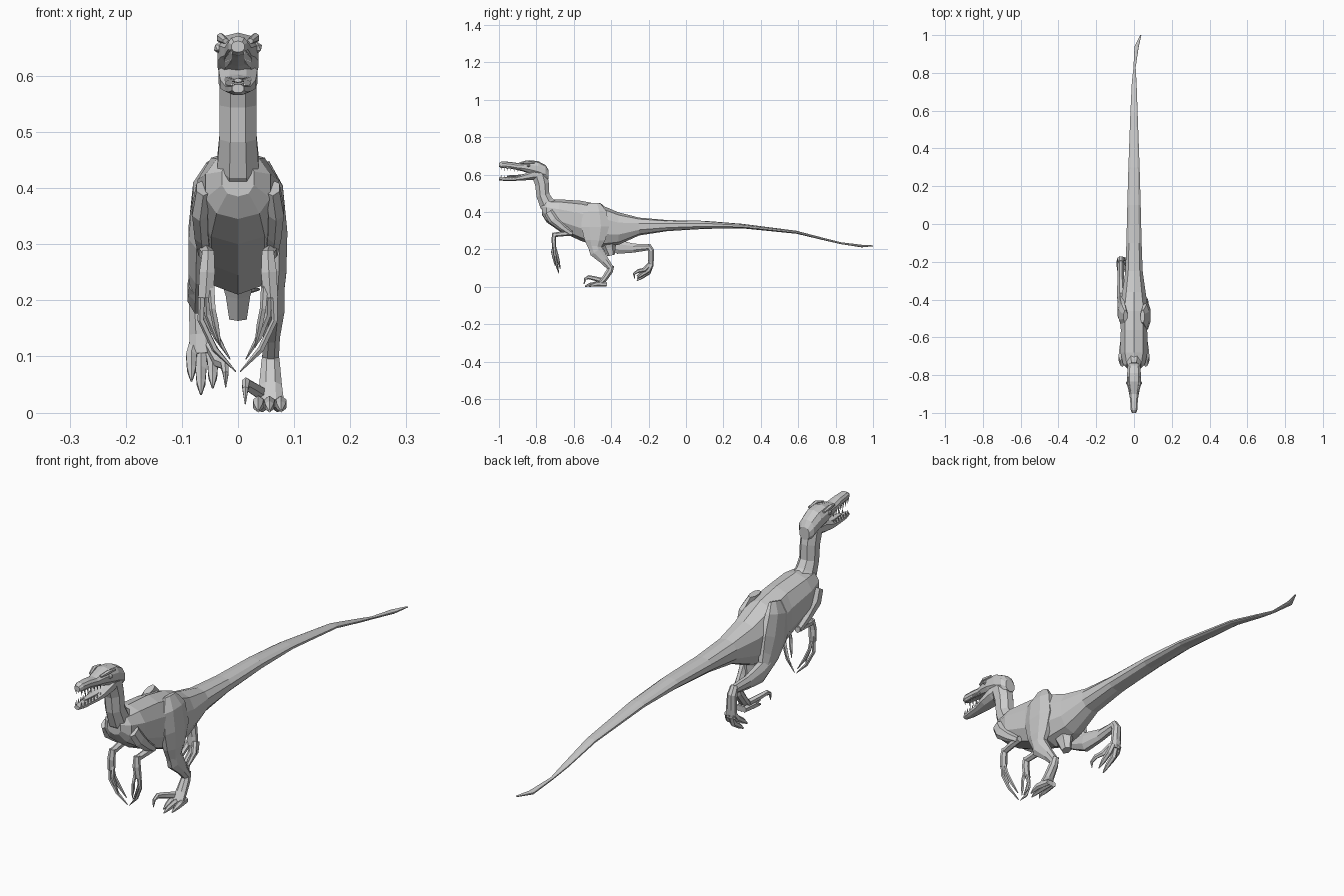
import bpy, bmesh, math
from mathutils import Vector


def skin(name, rings):
    # Join a list of equal-sized point rings into a closed flat-shaded mesh
    bm = bmesh.new()
    vs = [[bm.verts.new(p) for p in r] for r in rings]
    n = len(vs[0])
    for a, b in zip(vs, vs[1:]):
        for i in range(n):
            j = (i + 1) % n
            bm.faces.new((a[i], a[j], b[j], b[i]))
    bm.faces.new(vs[0])
    bm.faces.new(vs[-1])
    bmesh.ops.recalc_face_normals(bm, faces=bm.faces)
    me = bpy.data.meshes.new(name)
    bm.to_mesh(me)
    bm.free()
    ob = bpy.data.objects.new(name, me)
    bpy.context.collection.objects.link(ob)
    return ob


def upright(name, rows, n=10, power=0.85):
    # Upright sections along y: (y, top, bottom, half width, x centre)
    rings = []
    for y, top, bot, w, x in rows:
        ring = []
        for i in range(n):
            a = 2 * math.pi * (i + 0.5) / n
            c, s = math.cos(a), math.sin(a)
            ring.append((x + w * math.copysign(abs(c) ** power, c), y,
                         (top + bot) / 2 + (top - bot) / 2 * math.copysign(abs(s) ** power, s) / math.sin(math.pi * (n // 2 // 2 + .5) * 2 / n) ** power))
        rings.append(ring)
    return skin(name, rings)


def tube(name, pts, n=8):
    # Limb along a path: (x, y, z, half width, half depth)
    P = [Vector(p[:3]) for p in pts]
    rings = []
    for k, p in enumerate(pts):
        t = (P[min(k + 1, len(P) - 1)] - P[max(k - 1, 0)]).normalized()
        u = Vector((1, 0, 0))
        u = (u - t * u.dot(t)).normalized()
        v = t.cross(u)
        rings.append([P[k] + u * p[3] * math.cos(a) + v * p[4] * math.sin(a)
                      for a in (2 * math.pi * (i + .5) / n for i in range(n))])
    return skin(name, rings)


# Torso flowing into the tail
upright("body_and_tail", [
    (-.77, .45, .385, .03, 0), (-.745, .462, .345, .06, 0), (-.68, .468, .30, .075, 0),
    (-.56, .46, .245, .073, 0), (-.46, .44, .21, .08, 0), (-.36, .398, .225, .064, 0),
    (-.25, .37, .275, .048, 0), (-.10, .357, .298, .042, 0), (.1, .353, .31, .037, 0),
    (.3, .337, .313, .031, 0), (.59, .30, .284, .02, 0), (.75, .258, .246, .013, .001),
    (.83, .238, .228, .006, .003), (.94, .225, .211, .012, .014), (1.0, .222, .217, .003, .036)])

# Pubic bone wedge under the hips
tube("pubis", [(0, -.42, .27, .045, .06), (0, -.41, .21, .025, .035), (0, -.40, .168, .018, .02)], 6)

# Neck
tube("neck", [(0, -.69, .40, .05, .05), (0, -.745, .445, .04, .045), (0, -.765, .49, .036, .038),
              (0, -.77, .55, .036, .04), (0, -.785, .605, .036, .046), (0, -.82, .635, .03, .034)])

# Skull and jaws
upright("skull", [
    (-1.0, .662, .642, .012, 0), (-.985, .671, .636, .018, 0), (-.94, .668, .632, .021, 0),
    (-.90, .662, .624, .025, 0), (-.87, .669, .617, .032, 0), (-.835, .677, .604, .038, 0),
    (-.79, .672, .59, .038, 0), (-.75, .65, .575, .034, 0), (-.735, .625, .575, .022, 0)])
upright("lower_jaw", [
    (-1.0, .585, .570, .011, 0), (-.97, .586, .566, .018, 0), (-.91, .588, .567, .025, 0),
    (-.87, .602, .569, .034, 0), (-.82, .625, .572, .037, 0), (-.785, .62, .58, .033, 0)], 8)
tube("tongue", [(0, -.82, .60, .022, .008), (0, -.90, .593, .016, .006), (0, -.955, .592, .008, .004)], 6)

for s, side in ((-1, "left"), (1, "right")):
    # Brow ridge, eye and cheek
    tube(side + "_brow", [(s * .022, -.885, .662, .006, .005), (s * .031, -.85, .668, .008, .009),
                          (s * .032, -.81, .664, .005, .005)], 6)
    bpy.ops.mesh.primitive_ico_sphere_add(subdivisions=1, radius=.011, location=(s * .033, -.842, .65))
    bpy.context.object.name = side + "_eye"
    # Teeth along both jaws
    for k in range(7):
        y = -.99 + k * .017
        x = s * (.012 + .0017 * k)
        tube(side + "_upper_tooth", [(x, y, .645 - .002 * k, .003, .004),
                                     (x, y + .004, .622 - .0015 * k, .0005, .0005)], 4)
        tube(side + "_lower_tooth", [(x, y, .582, .003, .004), (x, y + .003, .599, .0005, .0005)], 4)

    # Arm folded back at the elbow, then forward to the wrist
    tube(side + "_upper_arm", [(s * .062, -.735, .40, .014, .026), (s * .068, -.71, .36, .016, .028),
                               (s * .065, -.66, .317, .014, .02), (s * .06, -.615, .285, .012, .014)], 6)
    tube(side + "_forearm", [(s * .06, -.607, .287, .011, .014), (s * .057, -.65, .285, .014, .014),
                             (s * .053, -.705, .278, .012, .012)], 6)
    tube(side + "_hand", [(s * .053, -.703, .288, .012, .012), (s * .055, -.708, .25, .016, .012),
                          (s * .058, -.704, .205, .015, .010)], 6)
    # Long curved fingers
    for k, (mx, my, tx, ty, tz) in enumerate(((.066, -.70, .004, -.68, .073),
                                              (.054, -.69, .014, -.672, .095),
                                              (.045, -.715, .03, -.70, .115))):
        tube(f"{side}_finger_{k}", [(s * (.048 + .008 * (2 - k)), -.705, .225, .007, .008),
                                    (s * mx, my, .165 + .01 * k, .006, .007),
                                    (s * (mx * .6 + tx * .4), (my + ty) / 2, tz + .04, .006, .007),
                                    (s * tx, ty, tz, .001, .002)], 5)

# Planted leg
tube("right_thigh", [(.045, -.49, .445, .012, .035), (.058, -.49, .40, .024, .07),
                     (.064, -.485, .32, .026, .08), (.064, -.488, .25, .024, .06),
                     (.062, -.49, .20, .02, .032)])
tube("right_shank", [(.062, -.495, .235, .022, .035), (.062, -.48, .19, .023, .04),
                     (.06, -.435, .14, .016, .025), (.058, -.403, .10, .016, .018)])
tube("right_metatarsus", [(.058, -.398, .115, .014, .016), (.058, -.408, .085, .018, .019),
                          (.058, -.435, .045, .022, .017), (.058, -.46, .016, .026, .012)])
for k, (x, y) in enumerate(((.036, -.515), (.056, -.54), (.077, -.52))):
    tube(f"right_toe_{k}", [(.058 + (x - .058) * .6, -.425, .014, .011, .013),
                            (x, -.475, .016, .011, .014), (x, y + .025, .011, .009, .010),
                            (x, y, .003, .002, .003)], 6)
tube("right_sickle_claw", [(.04, -.45, .035, .011, .013), (.024, -.49, .045, .010, .012),
                           (.014, -.52, .052, .008, .011), (.013, -.54, .042, .006, .007),
                           (.013, -.545, .015, .001, .002)], 6)

# Raised trailing leg
tube("left_thigh", [(-.045, -.49, .44, .012, .035), (-.058, -.48, .40, .024, .065),
                    (-.064, -.455, .32, .026, .08), (-.066, -.42, .26, .024, .06),
                    (-.068, -.385, .215, .02, .032)])
tube("left_shank", [(-.067, -.42, .235, .022, .03), (-.068, -.36, .213, .024, .04),
                    (-.07, -.28, .207, .018, .026), (-.07, -.195, .212, .018, .017)])
tube("left_metatarsus", [(-.07, -.205, .222, .015, .017), (-.07, -.187, .195, .019, .018),
                         (-.067, -.187, .14, .021, .016), (-.065, -.19, .105, .024, .015)])
for k, (x, dz) in enumerate(((-.045, .0), (-.066, -.012), (-.083, .012))):
    tube(f"left_toe_{k}", [(-.065 + (x + .065) * .7, -.185, .12, .011, .013),
                           (x, -.20, .088 + dz, .011, .012), (x, -.235, .065 + dz, .009, .010),
                           (x, -.262, .045 + dz, .002, .003)], 6)
tube("left_sickle_claw", [(-.05, -.195, .12, .010, .012), (-.034, -.225, .09, .010, .012),
                          (-.024, -.255, .085, .008, .010), (-.022, -.278, .07, .006, .007),
                          (-.022, -.275, .045, .001, .002)], 6)
